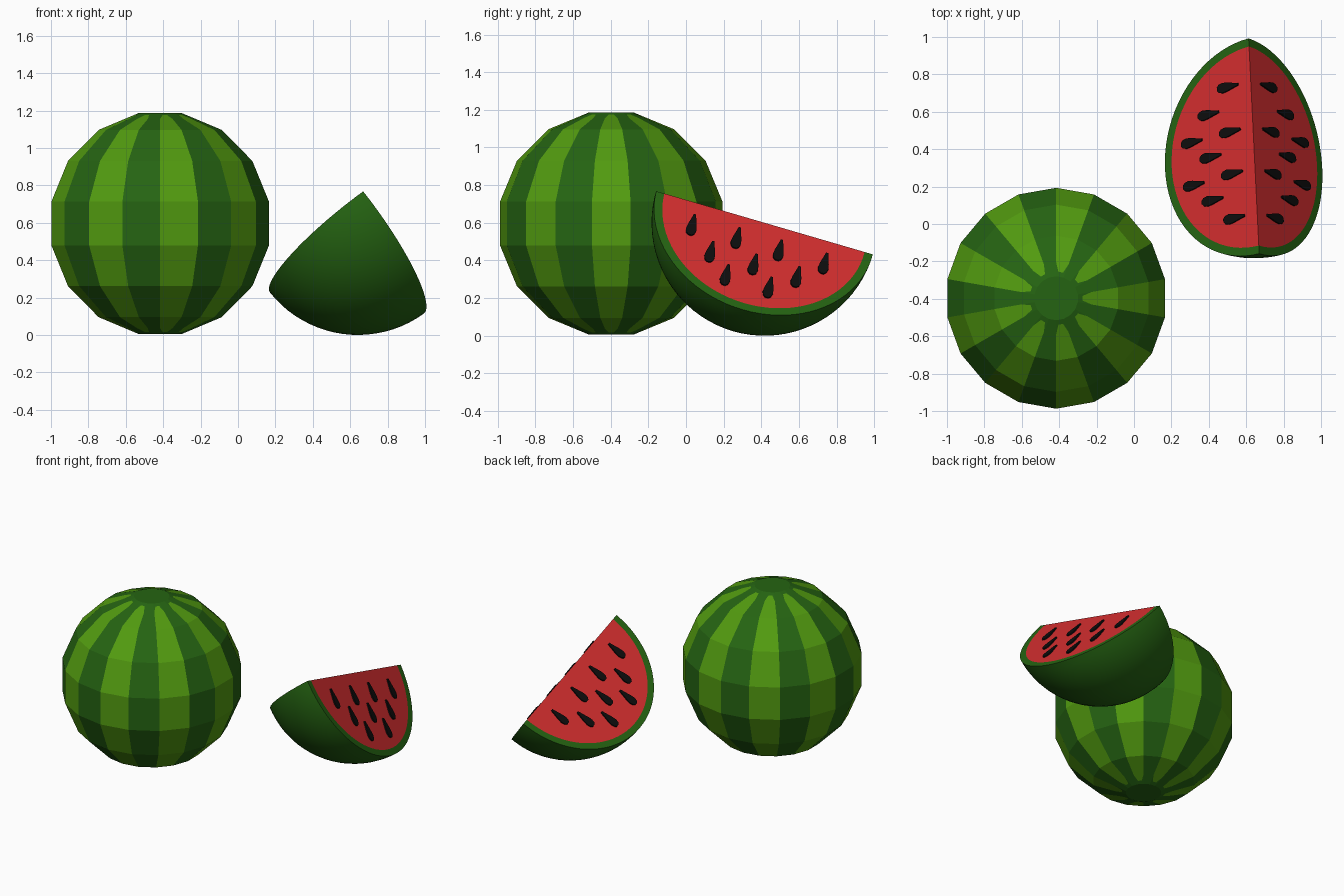
import bpy, bmesh, math
from mathutils import Vector

if "Cube" in bpy.data.objects:
    bpy.data.objects.remove(bpy.data.objects["Cube"])


def material(name, color):
    m = bpy.data.materials.new(name)
    m.diffuse_color = (*color, 1)
    m.use_nodes = True
    m.node_tree.nodes["Principled BSDF"].inputs["Base Color"].default_value = m.diffuse_color
    return m


DARK = material("dark green", (0.0185, 0.127, 0.006))
LIGHT = material("light green", (0.085, 0.33, 0.005))
RED = material("red flesh", (0.65, 0.027, 0.028))
BLACK = material("seed black", (0.004, 0.004, 0.004))


def finish(bm, name, mats):
    bmesh.ops.remove_doubles(bm, verts=bm.verts, dist=1e-5)
    bmesh.ops.recalc_face_normals(bm, faces=bm.faces)
    me = bpy.data.meshes.new(name)
    bm.to_mesh(me)
    bm.free()
    for m in mats:
        me.materials.append(m)
    ob = bpy.data.objects.new(name, me)
    bpy.context.collection.objects.link(ob)
    return ob


def face(bm, pts, mat=0, smooth=False):
    f = bm.faces.new([bm.verts.new(p) for p in pts])
    f.material_index = mat
    f.smooth = smooth


# Whole melon: 18 flat sides, alternating stripes that stop short of the caps
MC, MR, SIDES = Vector((-0.416, -0.397, 0.596)), 0.602, 18


def ring(lat):
    a = math.radians(lat)
    r, z = MR * math.cos(a), MR * math.sin(a)
    return [MC + Vector((r * math.cos(math.radians(10 + 20 * k)),
                         r * math.sin(math.radians(10 + 20 * k)), z)) for k in range(SIDES)]


def mix(r0, r1, t):
    return [p.lerp(q, t) for p, q in zip(r0, r1)]


bm = bmesh.new()
lats = [-56.25, -33.75, -11.25, 11.25, 33.75, 56.25]
rings = [ring(l) for l in lats]
caps = [ring(-78.75), ring(78.75)]
ends = [mix(rings[0], caps[0], 0.66), mix(rings[-1], caps[1], 0.66)]
tips = [mix(rings[0], caps[0], 0.88), mix(rings[-1], caps[1], 0.88)]
rows = [ends[0]] + rings + [ends[1]]
for k in range(SIDES):
    n = (k + 1) % SIDES
    for lo, hi in zip(rows, rows[1:]):
        face(bm, (lo[k], lo[n], hi[n], hi[k]), k % 2)
    for end, tip, cap in zip(ends, tips, caps):
        if k % 2:      # narrowed end of a light stripe
            a, b = tip[k].lerp(tip[n], 0.25), tip[k].lerp(tip[n], 0.75)
            face(bm, (end[k], end[n], b, a), 1)
            face(bm, (end[k], a, cap[k]))
            face(bm, (a, b, cap[n], cap[k]))
            face(bm, (b, end[n], cap[n]))
        else:
            face(bm, (end[k], end[n], cap[n], cap[k]))
for cap in caps:
    face(bm, cap)
finish(bm, "whole_melon", [DARK, LIGHT])

# Melon wedge: quarter ball tilted onto its skin; the ridge runs along H
C, R, FLESH = Vector((0.641, 0.417, 0.6)), 0.6, 0.555
H = Vector((-0.047, 0.959, -0.28)).normalized()
D1 = Vector((-0.792, -0.2065, -0.575))
D1 = (D1 - H * D1.dot(H)).normalized()
D2 = Vector((0.59, -0.199, -0.782))
D2 = (D2 - H * D2.dot(H) - D1 * D2.dot(D1)).normalized()
NT, NP = 40, 20


def arc(d, r):
    return [C + r * (math.cos(math.pi * i / NT) * H + math.sin(math.pi * i / NT) * d)
            for i in range(NT + 1)]


def quad(bm, a, b, i, smooth):
    pts = [a[i], b[i], b[i + 1], a[i + 1]]
    if i == 0 and smooth:
        pts = pts[1:]
    elif i == NT - 1 and smooth:
        pts = pts[:3]
    face(bm, pts, 0, smooth)


bm = bmesh.new()
arcs = []
for j in range(NP + 1):
    t = math.pi / 2 * j / NP
    arcs.append(arc(math.cos(t) * D1 + math.sin(t) * D2, R))
for a, b in zip(arcs, arcs[1:]):
    for i in range(NT):
        quad(bm, a, b, i, True)
for d in (D1, D2):
    outer, inner = arc(d, R), arc(d, FLESH)
    for i in range(NT):
        quad(bm, outer, inner, i, False)
    face(bm, inner, 1)
bmesh.ops.remove_doubles(bm, verts=bm.verts, dist=1e-5)
for e in bm.edges:
    if len(e.link_faces) == 2 and not all(f.smooth for f in e.link_faces):
        e.smooth = False
finish(bm, "melon_wedge", [DARK, RED])

# Seeds: thin teardrops in three rows on both cut faces, tips to the ridge
SPOTS = [(-0.37, 0.152), (-0.122, 0.152), (0.112, 0.152), (0.362, 0.152),
         (-0.24, 0.29), (0, 0.29), (0.238, 0.29), (-0.13, 0.41), (0.108, 0.41)]
HALF = [(0.006, -0.07), (0.014, -0.035), (0.024, 0.005), (0.028, 0.035), (0.022, 0.058), (0.009, 0.07)]
OUTLINE = HALF + [(-x, y) for x, y in reversed(HALF)]
for d, other, name in ((D1, D2, "left_seeds"), (D2, D1, "right_seeds")):
    bm = bmesh.new()
    for a, b in SPOTS:
        base = [C + H * (a + x) + d * (b + y) for x, y in OUTLINE]
        top = [p - other * 0.009 for p in base]
        face(bm, base)
        face(bm, top)
        for i in range(len(base)):
            n = (i + 1) % len(base)
            face(bm, (base[i], base[n], top[n], top[i]))
    finish(bm, name, [BLACK])
